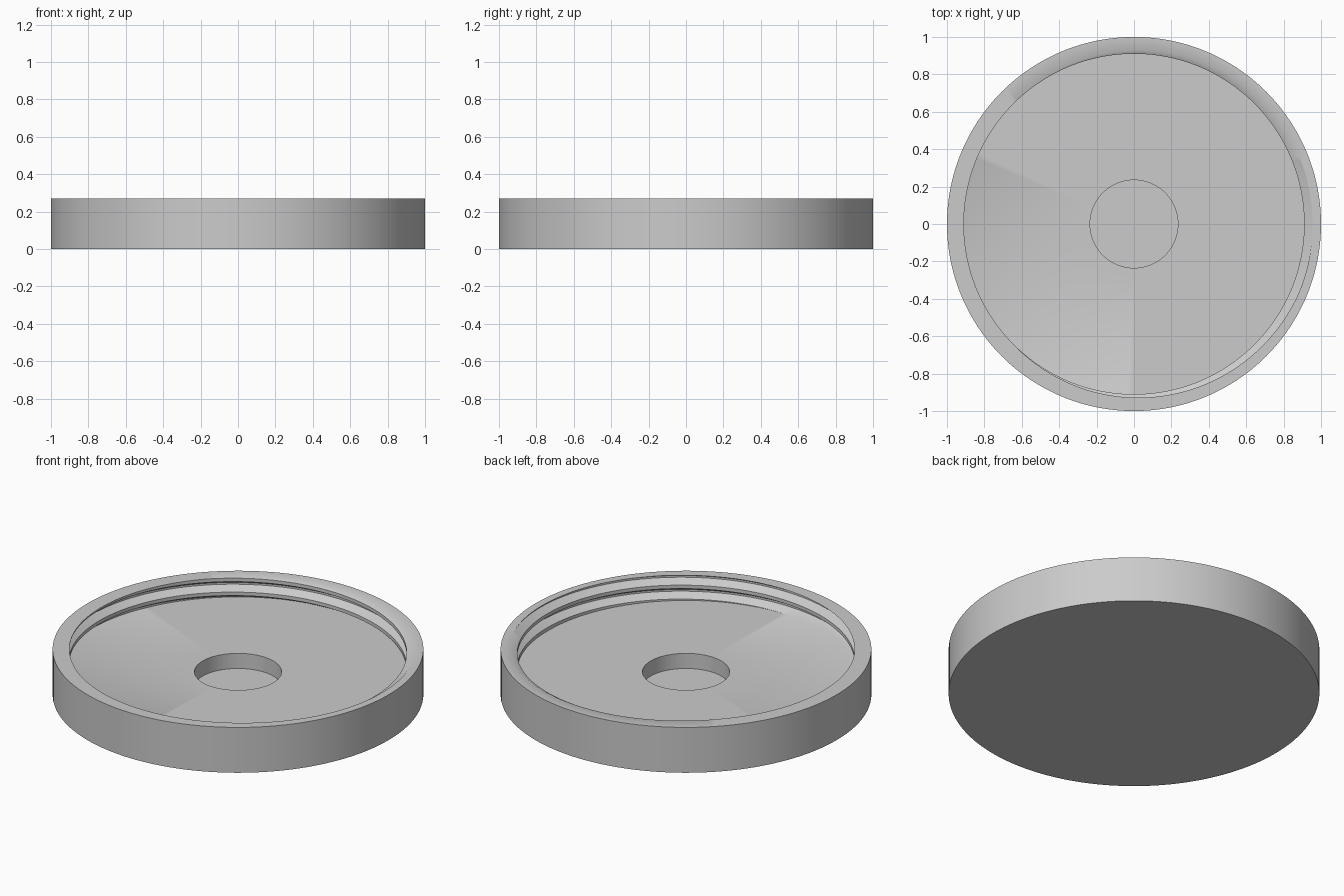
import bpy
import bmesh
import math

if "Cube" in bpy.data.objects:
    bpy.data.objects.remove(bpy.data.objects["Cube"], do_unlink=True)

SEGMENTS = 192
HEIGHT = 0.27
FLOOR = 0.135
PITCH = 0.083
BORE, ROOT = 0.91, 0.955
HOLE_RADIUS, HOLE_FLOOR = 0.235, 0.045

# Trapezoid groove: half widths at its root and at its mouth
HALF_ROOT, HALF_MOUTH = PITCH / 16, PITCH * 0.375


def groove_centre(turn):
    return HEIGHT + PITCH * turn


def thread_radius(z, turn):
    """Radius of the threaded bore at a height, for an angle given in turns."""
    offset = z - groove_centre(turn)
    offset = abs(offset - PITCH * round(offset / PITCH))
    t = (offset - HALF_ROOT) / (HALF_MOUTH - HALF_ROOT)
    return ROOT + (BORE - ROOT) * min(max(t, 0), 1)


def profile(turn):
    """Cross-section from the underside, over the rim, down to the recess."""
    points = [(0, 0), (1, 0), (1, HEIGHT)]
    for k in range(1, -5, -1):
        for step in (HALF_MOUTH, HALF_ROOT, -HALF_ROOT, -HALF_MOUTH):
            z = groove_centre(turn + k) + step
            z = min(max(z, FLOOR), HEIGHT)
            points.append((thread_radius(z, turn), z))
    points += [(HOLE_RADIUS, FLOOR), (HOLE_RADIUS, HOLE_FLOOR), (0, HOLE_FLOOR)]
    return points


# Sweep the changing cross-section around the axis
bm = bmesh.new()
columns = []
for i in range(SEGMENTS + 1):
    turn = i / SEGMENTS
    c, s = math.cos(math.tau * turn), math.sin(math.tau * turn)
    columns.append([bm.verts.new((r * c, r * s, z)) for r, z in profile(turn)])
for a, b in zip(columns, columns[1:]):
    for j in range(len(a) - 1):
        bm.faces.new((a[j], b[j], b[j + 1], a[j + 1]))
bmesh.ops.remove_doubles(bm, verts=bm.verts[:], dist=0.00005)
bmesh.ops.recalc_face_normals(bm, faces=bm.faces[:])

mesh = bpy.data.meshes.new("threaded_lid")
bm.to_mesh(mesh)
bm.free()
lid = bpy.data.objects.new("threaded_lid", mesh)
bpy.context.collection.objects.link(lid)

# Plain grey material
grey = bpy.data.materials.new("light_grey")
grey.use_nodes = True
colour = (0.6, 0.6, 0.6, 1)
grey.diffuse_color = colour
grey.node_tree.nodes["Principled BSDF"].inputs["Base Color"].default_value = colour
mesh.materials.append(grey)

# Smooth walls with crisp edges
bpy.ops.object.select_all(action="DESELECT")
lid.select_set(True)
bpy.context.view_layer.objects.active = lid
bpy.ops.object.shade_smooth_by_angle(angle=math.radians(30))
